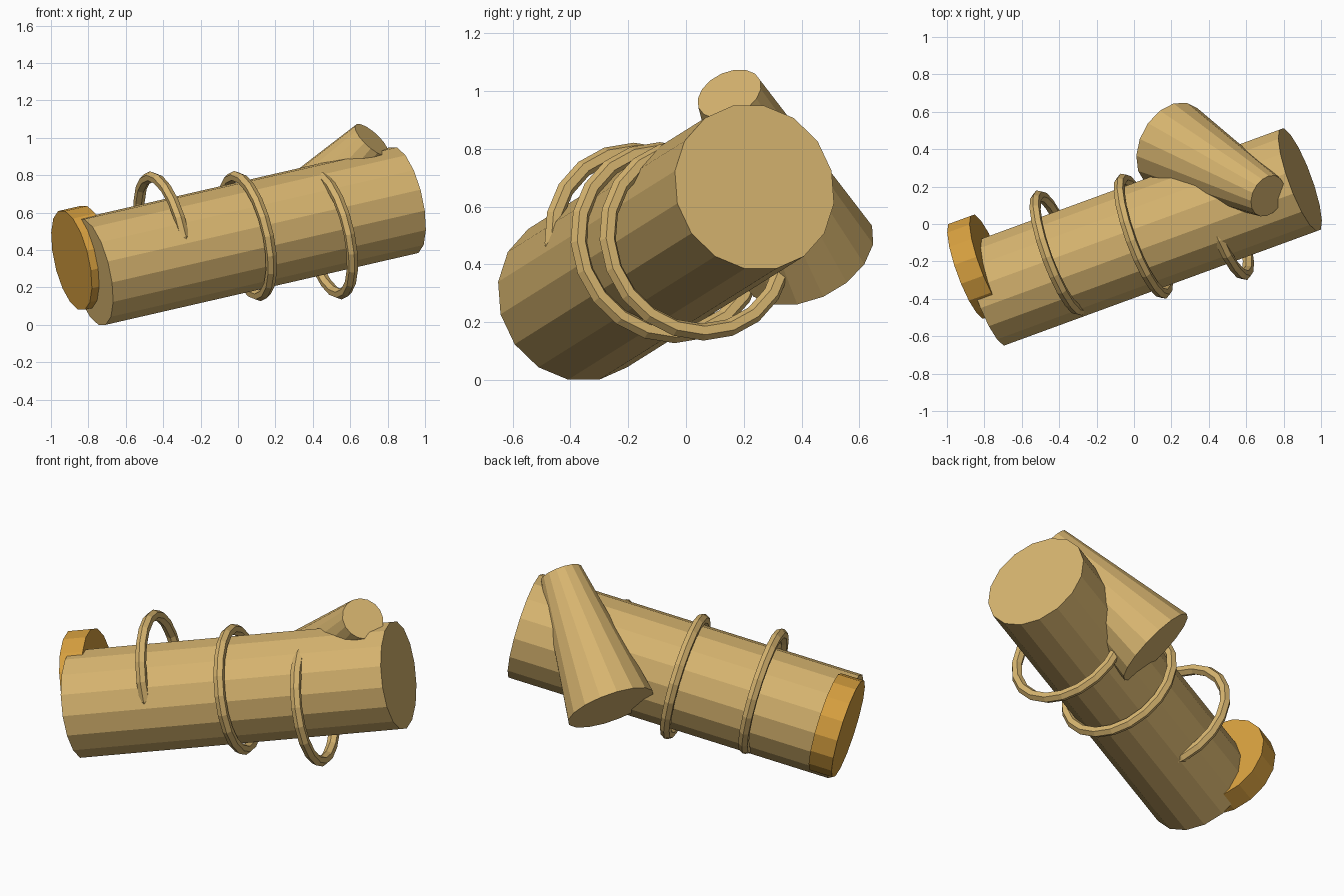
import bpy, math
from mathutils import Vector, Matrix

cube = bpy.data.objects.get("Cube")
if cube:
    bpy.data.objects.remove(cube, do_unlink=True)


def material(name, rgb):
    m = bpy.data.materials.new(name)
    m.use_nodes = True
    m.diffuse_color = (*rgb, 1)
    m.node_tree.nodes["Principled BSDF"].inputs["Base Color"].default_value = (*rgb, 1)
    return m


tan = material("tan_wood", (0.68, 0.46, 0.16))
amber = material("amber", (0.68, 0.35, 0.05))
SIDES = 16


def place(name, mat, centre, axis):
    """Turn the new object's z to the axis, keeping its y upward."""
    ob = bpy.context.object
    turn = axis.to_track_quat('Z', 'Y').to_matrix().to_4x4()
    ob.matrix_world = Matrix.Translation(centre) @ turn
    ob.name = ob.data.name = name
    ob.data.materials.append(mat)
    return ob


def rod(name, mat, start, end, r1, r2):
    """Flat-sided rod between two points, with a flat side on top."""
    start, end = Vector(start), Vector(end)
    axis = end - start
    bpy.ops.mesh.primitive_cone_add(vertices=SIDES, radius1=r1, radius2=r2,
                                    depth=axis.length)
    ob = place(name, mat, (start + end) / 2, axis)
    ob.data.transform(Matrix.Rotation(math.pi / SIDES, 4, 'Z'))


# Tilted trunk
foot, head = Vector((-0.784, -0.375, 0.283)), Vector((0.888, 0.237, 0.667))
rod("trunk", tan, foot, head, 0.2945, 0.2945)

# Tapered side branch
rod("branch", tan, (0.20, 0.42, 0.435), (0.715, 0.15, 0.99), 0.245, 0.117)

# Off-centre end cap, parallel to the trunk
along = (head - foot).normalized()
cap = Vector((-0.89, -0.25, 0.345))
rod("end_cap", amber, cap, cap + along * 0.13, 0.275, 0.275)

# Rings around the trunk
rings = {"lower_ring": (-0.40, -0.155, 0.473),
         "middle_ring": (0.05, -0.065, 0.475),
         "upper_ring": (0.483, 0.035, 0.484)}
for name, centre in rings.items():
    bpy.ops.mesh.primitive_torus_add(major_radius=0.326, minor_radius=0.03,
                                     major_segments=20, minor_segments=6)
    place(name, tan, centre, along)
